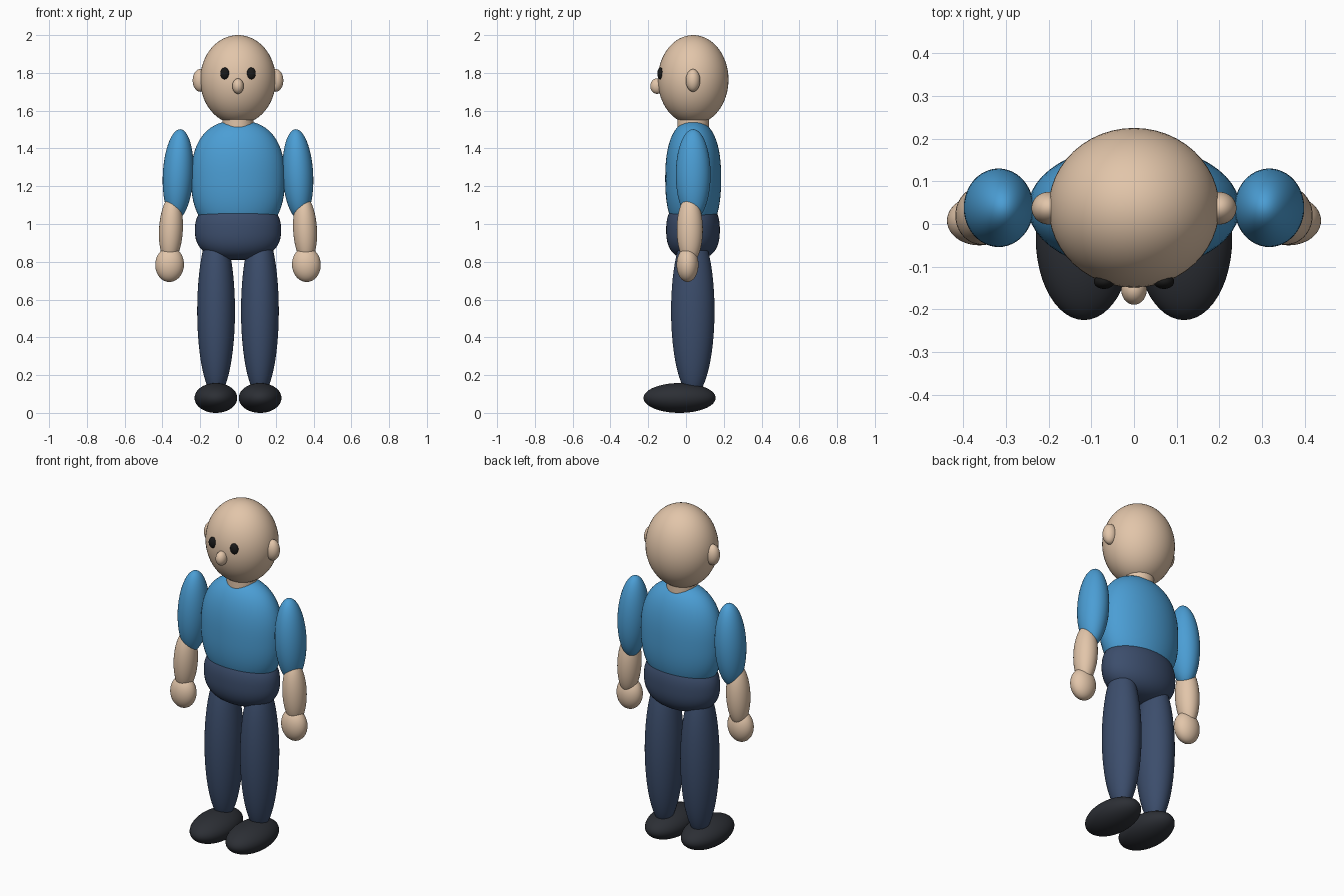
import bpy
import math

if "Cube" in bpy.data.objects:
    bpy.data.objects.remove(bpy.data.objects["Cube"])


def make_mat(name, rgb):
    m = bpy.data.materials.new(name)
    m.diffuse_color = (*rgb, 1)
    m.use_nodes = True
    m.node_tree.nodes["Principled BSDF"].inputs["Base Color"].default_value = m.diffuse_color
    return m


SKIN = make_mat("skin", (0.76, 0.56, 0.40))
SHIRT = make_mat("shirt", (0.07, 0.34, 0.66))
PANTS = make_mat("trousers", (0.045, 0.075, 0.15))
SHOE = make_mat("shoe", (0.025, 0.028, 0.035))
EYE = make_mat("eye", (0.01, 0.01, 0.01))


def finish(name, mat):
    ob = bpy.context.object
    ob.name = name
    ob.data.materials.append(mat)
    bpy.ops.object.shade_smooth_by_angle(angle=math.radians(40))
    return ob


def blob(name, loc, radii, mat, tilt=0.0, power=2.0):
    """Ellipsoid; a power above 2 makes the vertical profile squarer."""
    bpy.ops.mesh.primitive_uv_sphere_add(segments=48, ring_count=32, radius=1,
                                         location=loc, rotation=(0, tilt, 0))
    for v in bpy.context.object.data.vertices:
        r = math.hypot(v.co.x, v.co.y)
        k = (r ** power + abs(v.co.z) ** power) ** (-1 / power)
        v.co = [c * k * s for c, s in zip(v.co, radii)]
    return finish(name, mat)


def pair(name, loc, radii, mat, tilt=0.0):
    """Same part on both sides of x = 0."""
    for side, s in (("left", 1), ("right", -1)):
        blob(f"{side}_{name}", (s * loc[0], loc[1], loc[2]), radii, mat, s * tilt)


# Head and face
blob("head", (0, 0.038, 1.764), (0.20, 0.187, 0.236), SKIN)
pair("ear", (0.20, 0.037, 1.76), (0.04, 0.038, 0.06), SKIN)
pair("eye", (0.07, -0.135, 1.797), (0.024, 0.017, 0.031), EYE)
blob("nose", (0, -0.153, 1.73), (0.03, 0.036, 0.041), SKIN)

# Neck
bpy.ops.mesh.primitive_cylinder_add(vertices=48, radius=0.083, depth=0.20,
                                    location=(0, 0.038, 1.54))
finish("neck", SKIN)

# Torso and hips
blob("torso", (0, 0.038, 1.24), (0.248, 0.148, 0.308), SHIRT, power=2.4)
blob("hips", (0, 0.037, 0.968), (0.228, 0.142, 0.158), PANTS, power=2.5)

# Arms, leaning slightly outwards
pair("upper_arm", (0.317, 0.038, 1.262), (0.081, 0.092, 0.24), SHIRT, tilt=-0.05)
pair("forearm", (0.355, 0.02, 0.97), (0.063, 0.069, 0.18), SKIN, tilt=-0.05)
pair("hand", (0.362, 0.008, 0.785), (0.076, 0.058, 0.092), SKIN, tilt=-0.05)

# Legs and feet
pair("leg", (0.116, 0.036, 0.54), (0.10, 0.115, 0.45), PANTS)
pair("shoe", (0.117, -0.034, 0.079), (0.113, 0.191, 0.079), SHOE)
